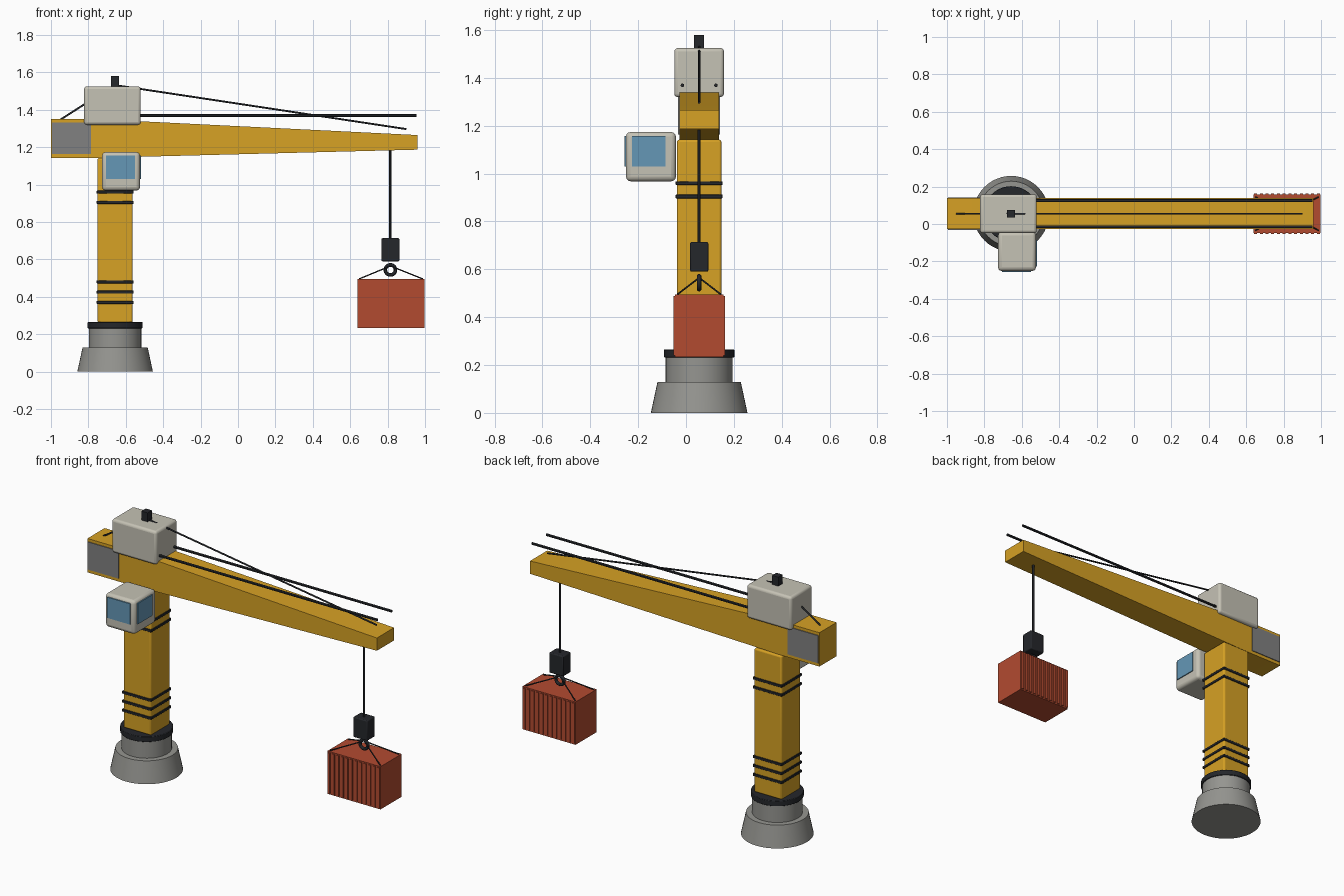
import bpy, bmesh
from math import pi
from mathutils import Vector

if "Cube" in bpy.data.objects:
    bpy.data.objects.remove(bpy.data.objects["Cube"])

CX, CY = -0.657, 0.055   # tower axis
HX = 0.815               # hoist line


def mat(name, r, g, b):
    m = bpy.data.materials.new(name)
    m.diffuse_color = (r, g, b, 1)
    m.use_nodes = True
    m.node_tree.nodes["Principled BSDF"].inputs["Base Color"].default_value = m.diffuse_color
    return m


YELLOW = mat("yellow_paint", 0.68, 0.36, 0.018)
DARK = mat("dark_steel", 0.018, 0.02, 0.024)
GREY = mat("concrete", 0.30, 0.30, 0.28)
STEEL = mat("weight_grey", 0.22, 0.22, 0.22)
CREAM = mat("cream_paint", 0.56, 0.54, 0.46)
GLASS = mat("glass", 0.13, 0.31, 0.47)
RED = mat("red_paint", 0.45, 0.07, 0.03)


def finish(ob, name, m, bevel=0, segs=3):
    ob.name = name
    ob.data.materials.append(m)
    if bevel:
        b = ob.modifiers.new("bevel", 'BEVEL')
        b.width, b.segments = bevel, segs
    bpy.ops.object.select_all(action='DESELECT')
    ob.select_set(True)
    bpy.context.view_layer.objects.active = ob
    bpy.ops.object.shade_smooth_by_angle(angle=pi / 6)
    return ob


def box(name, x, y, z, m, bevel=0, segs=3):
    """Box from (min, max) ranges on each axis."""
    bpy.ops.mesh.primitive_cube_add(size=1)
    ob = bpy.context.object
    c = [(a + b) / 2 for a, b in (x, y, z)]
    d = [b - a for a, b in (x, y, z)]
    for v in ob.data.vertices:
        v.co = [c[i] + v.co[i] * d[i] for i in range(3)]
    return finish(ob, name, m, bevel, segs)


def cone(name, r1, r2, z0, z1, m, bevel=0):
    bpy.ops.mesh.primitive_cone_add(vertices=48, radius1=r1, radius2=r2, depth=z1 - z0,
                                    location=(CX, CY, (z0 + z1) / 2))
    return finish(bpy.context.object, name, m, bevel, 2)


def rod(name, a, b, r, m=DARK):
    a, b = Vector(a), Vector(b)
    bpy.ops.mesh.primitive_cylinder_add(vertices=12, radius=r, depth=(b - a).length,
                                        location=(a + b) / 2)
    ob = bpy.context.object
    ob.rotation_euler = (b - a).to_track_quat('Z', 'Y').to_euler()
    return finish(ob, name, m)


def around(c, half):
    return (c - half, c + half)


# Pedestal and slewing ring
cone("base_foot", 0.202, 0.174, 0, 0.13, GREY)
cone("base_drum", 0.14, 0.14, 0.125, 0.24, GREY)
cone("slewing_ring", 0.147, 0.147, 0.232, 0.265, DARK, 0.003)

# Tower with dark bands
box("tower", around(CX, 0.094), around(CY, 0.093), (0.262, 1.142), YELLOW, 0.01)
for i, z in enumerate((0.37, 0.425, 0.48, 0.905, 0.96)):
    box(f"tower_band_{i + 1}", around(CX, 0.099), around(CY, 0.098), around(z, 0.008), DARK, 0.002, 1)

# Tapered boom, extruded from its side profile
profile = [(-1, 1.143), (-0.75, 1.143), (0.96, 1.187), (0.96, 1.265), (-0.75, 1.35), (-1, 1.35)]
bm = bmesh.new()
face = bm.faces.new([bm.verts.new((x, CY - 0.083, z)) for x, z in profile])
ext = bmesh.ops.extrude_face_region(bm, geom=[face])
bmesh.ops.translate(bm, vec=(0, 0.166, 0), verts=[v for v in ext["geom"] if isinstance(v, bmesh.types.BMVert)])
bmesh.ops.recalc_face_normals(bm, faces=bm.faces)
mesh = bpy.data.meshes.new("boom")
bm.to_mesh(mesh)
bm.free()
boom = bpy.data.objects.new("boom", mesh)
bpy.context.collection.objects.link(boom)
finish(boom, "boom", YELLOW)
box("counterweight", (-0.995, -0.786), around(CY, 0.088), (1.163, 1.332), STEEL)

# Machinery house, mast and stays
box("machinery_house", (-0.823, -0.52), around(CY, 0.104), (1.32, 1.525), CREAM, 0.015)
box("mast_head", around(CX, 0.021), around(CY, 0.021), (1.50, 1.58), DARK)
rod("front_stay", (CX, CY, 1.532), (0.9, CY, 1.297), 0.005)
rod("rear_stay", (CX, CY, 1.535), (-0.95, CY, 1.347), 0.005)
for side, y in (("front", CY - 0.07), ("back", CY + 0.07)):
    rod(f"{side}_boom_rail", (-0.56, y, 1.369), (0.955, y, 1.369), 0.0075)

# Operator cab with two windows
box("cab", (-0.727, -0.524), (-0.251, -0.042), (0.968, 1.174), CREAM, 0.02)
box("cab_front_window", (-0.706, -0.552), (-0.257, -0.24), (1.03, 1.157), GLASS)
box("cab_side_window", (-0.535, -0.518), (-0.226, -0.086), (1.03, 1.157), GLASS)

# Hoist rope, hook block and ring
rod("hoist_rope", (HX, CY, 0.70), (HX, CY, 1.20), 0.0065)
box("hook_block", around(HX, 0.048), around(CY, 0.038), (0.59, 0.714), DARK, 0.006, 2)
bpy.ops.mesh.primitive_torus_add(major_segments=32, minor_segments=12, major_radius=0.027,
                                 minor_radius=0.0095, location=(HX, CY, 0.544), rotation=(pi / 2, 0, 0))
finish(bpy.context.object, "hook_ring", DARK)

# Container with ribbed long sides and four slings
KX = 0.818
box("container", around(KX, 0.18), around(CY, 0.102), (0.233, 0.495), RED)
for sy, side in ((-1, "front"), (1, "back")):
    for i in range(12):
        x = KX + (i - 5.5) * 0.0305
        box(f"container_{side}_rib_{i + 1}", around(x, 0.008), around(CY + sy * 0.1, 0.008),
            (0.240, 0.488), RED)
    for sx, end in ((-1, "left"), (1, "right")):
        rod(f"{side}_{end}_sling", (HX, CY, 0.565), (KX + sx * 0.17, CY + sy * 0.09, 0.496), 0.0035)
